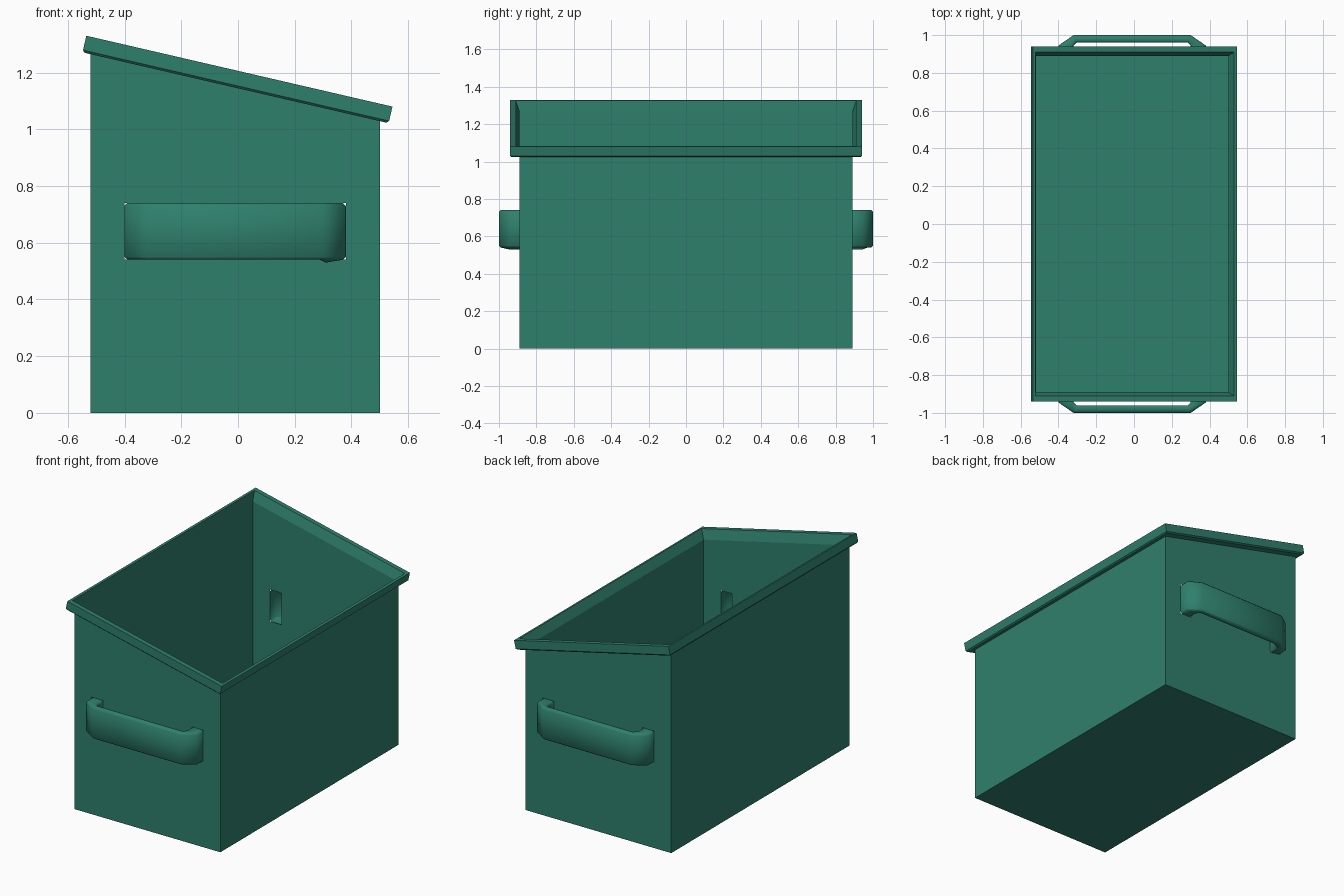
import bpy, bmesh, math

if "Cube" in bpy.data.objects:
    bpy.data.objects.remove(bpy.data.objects["Cube"])

green = bpy.data.materials.new("dumpster_green")
green.diffuse_color = (0.028, 0.215, 0.152, 1)
green.use_nodes = True
green.node_tree.nodes["Principled BSDF"].inputs["Base Color"].default_value = green.diffuse_color


def make(name, bm, smooth=None):
    bmesh.ops.remove_doubles(bm, verts=bm.verts, dist=0.0005)
    bmesh.ops.recalc_face_normals(bm, faces=bm.faces)
    me = bpy.data.meshes.new(name)
    bm.to_mesh(me)
    bm.free()
    me.materials.append(green)
    ob = bpy.data.objects.new(name, me)
    bpy.context.collection.objects.link(ob)
    if smooth:
        bpy.ops.object.select_all(action='DESELECT')
        ob.select_set(True)
        bpy.context.view_layer.objects.active = ob
        bpy.ops.object.shade_smooth_by_angle(angle=math.radians(smooth))
    return ob


def bridge(bm, rings, closed):
    """Quads between rings of points; optionally join last ring to first."""
    vs = [[bm.verts.new(p) for p in r] for r in rings]
    n = len(vs[0])
    for i in range(len(vs) if closed else len(vs) - 1):
        a, b = vs[i], vs[(i + 1) % len(vs)]
        for j in range(n):
            k = (j + 1) % n
            bm.faces.new((a[j], a[k], b[k], b[j]))


X0, X1, Y = -0.52, 0.50, 0.89
Z_LOW, Z_HIGH = 0.54, 0.74           # handle height range
SLOPE = math.atan(0.2315)
CS, SN = math.cos(SLOPE), math.sin(SLOPE)


def top(x):
    return 1.145 - 0.2315 * x


# bin: thin open shell, with openings where the hollow handles meet the walls
bm = bmesh.new()


def quad(*pts):
    bm.faces.new([bm.verts.new(p) for p in pts])


xs = [X0, -0.40, -0.32, 0.30, 0.38, X1]
for y in (-Y, Y):
    for i in range(5):
        a, b = xs[i], xs[i + 1]
        za, zb = [0, Z_LOW, Z_HIGH, top(a)], [0, Z_LOW, Z_HIGH, top(b)]
        for k in range(3):
            if k == 1 and i in (1, 3):
                continue
            quad((a, y, za[k]), (b, y, zb[k]), (b, y, zb[k + 1]), (a, y, za[k + 1]))
for i in range(5):
    quad((xs[i], -Y, 0), (xs[i + 1], -Y, 0), (xs[i + 1], Y, 0), (xs[i], Y, 0))
for x in (X0, X1):
    zs = [0, Z_LOW, Z_HIGH, top(x)]
    for k in range(3):
        quad((x, -Y, zs[k]), (x, Y, zs[k]), (x, Y, zs[k + 1]), (x, -Y, zs[k + 1]))
make("bin_body", bm)

# sloped rim: profile (left, right, half width, depth) carried around the opening
profile = [(-0.520, 0.527, 0.89, -0.06), (-0.535, 0.543, 0.91, 0.0),
           (-0.549, 0.559, 0.94, 0.0), (-0.549, 0.559, 0.94, -0.052),
           (-0.541, 0.551, 0.932, -0.06)]
bm = bmesh.new()
rings = []
for s0, s1, w, d in profile:
    rings.append([(s * CS + d * SN, y, 1.206 - s * SN + d * CS)
                  for s, y in ((s0, -w), (s1, -w), (s1, w), (s0, w))])
bridge(bm, rings, True)
make("bin_rim", bm)

# hollow side handles: rounded box section swept from wall to wall
outer = [(-0.40, 0.89), (-0.40, 0.945), (-0.32, 1.0), (0.30, 1.0), (0.38, 0.945), (0.38, 0.89)]
inner = [(-0.32, 0.89), (-0.32, 0.945), (-0.305, 0.96), (0.285, 0.96), (0.30, 0.945), (0.30, 0.89)]
for name, side in (("front_handle", -1), ("back_handle", 1)):
    bm = bmesh.new()
    rings = []
    droop = (0, 1) if side > 0 else (4, 5)     # one foot hangs slightly lower
    for i, (o, n) in enumerate(zip(outer, inner)):
        t = 0.01 / math.dist(o, n)
        lo = Z_LOW - (0.01 if i in droop else 0)
        sec = [(0, Z_LOW + 0.01), (t, Z_LOW), (1 - t, lo), (1, lo + 0.01),
               (1, Z_HIGH - 0.01), (1 - t, Z_HIGH), (t, Z_HIGH), (0, Z_HIGH - 0.01)]
        rings.append([(o[0] + (n[0] - o[0]) * u, side * (o[1] + (n[1] - o[1]) * u), z)
                      for u, z in sec])
    bridge(bm, rings, False)
    make(name, bm, 50)
